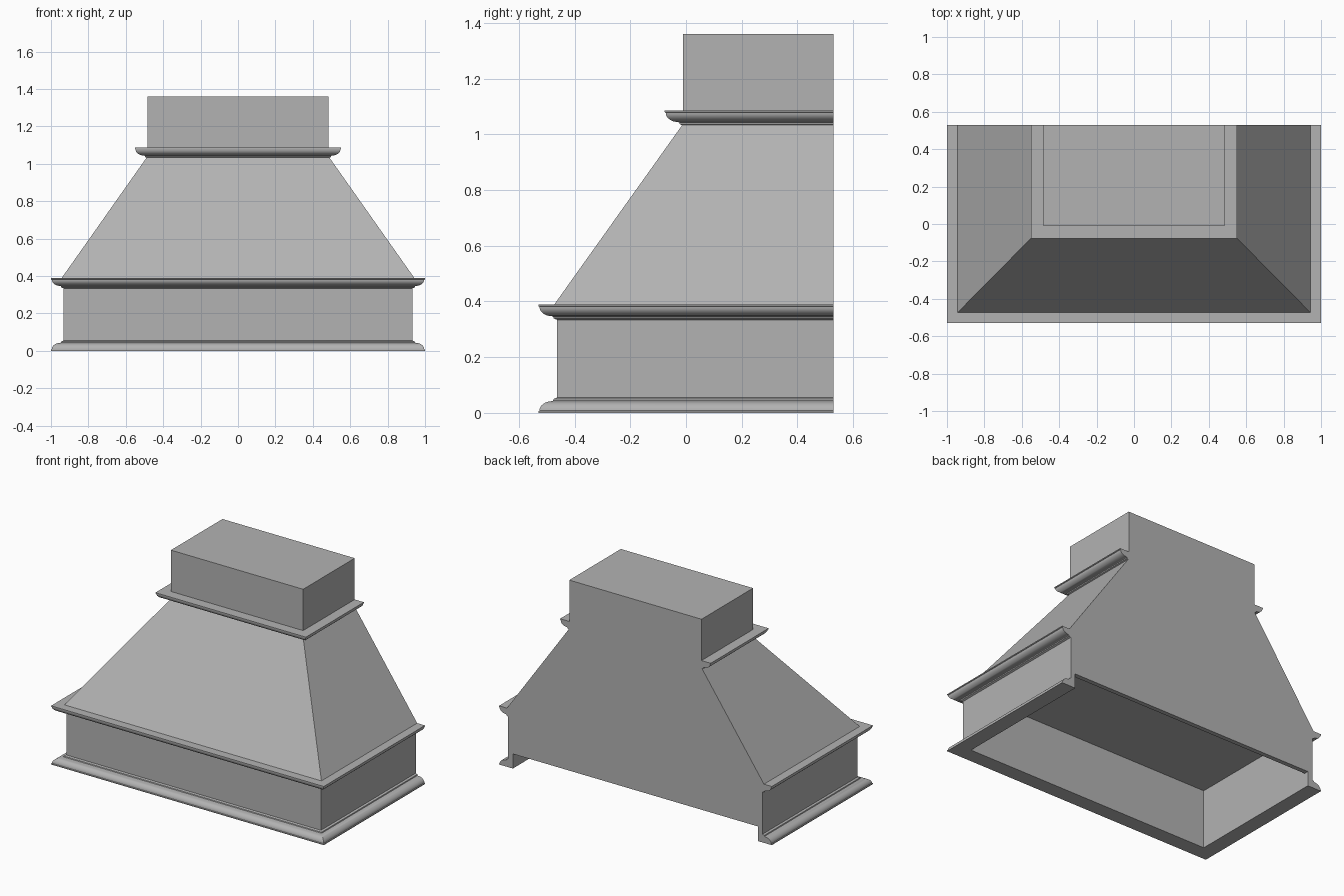
import bpy, bmesh, math

if "Cube" in bpy.data.objects:
    bpy.data.objects.remove(bpy.data.objects["Cube"])

BACK = 0.53                      # the hood sits flat against the wall here

grey = bpy.data.materials.new("plain_grey")
grey.diffuse_color = (0.45, 0.45, 0.45, 1)
grey.use_nodes = True
grey.node_tree.nodes["Principled BSDF"].inputs["Base Color"].default_value = grey.diffuse_color


def finish(name, bm):
    """Turn a bmesh into a named grey object."""
    bmesh.ops.recalc_face_normals(bm, faces=bm.faces)
    mesh = bpy.data.meshes.new(name)
    bm.to_mesh(mesh)
    bm.free()
    mesh.materials.append(grey)
    ob = bpy.data.objects.new(name, mesh)
    bpy.context.collection.objects.link(ob)
    return ob


def taper(name, low, high):
    """Solid between two wall-backed rectangles: (half width, front y, z)."""
    bm = bmesh.new()
    rings = []
    for hw, front, z in (low, high):
        rings.append([bm.verts.new(p) for p in (
            (hw, BACK, z), (hw, front, z), (-hw, front, z), (-hw, BACK, z))])
    a, b = rings
    bm.faces.new(a)
    bm.faces.new(b)
    for i in range(4):
        j = (i + 1) % 4
        bm.faces.new((a[i], a[j], b[j], b[i]))
    return finish(name, bm)


def wrap(name, hw, front, section):
    """Sweep a closed (outward, z) section round three sides with mitred corners."""
    bm = bmesh.new()
    rows = []
    for o, z in section:
        x, y = hw + o, front - o
        rows.append([bm.verts.new(p) for p in (
            (x, BACK, z), (x, y, z), (-x, y, z), (-x, BACK, z))])
    n = len(rows)
    for i in range(n):
        a, b = rows[i], rows[(i + 1) % n]
        for k in range(3):
            bm.faces.new((a[k], a[k + 1], b[k + 1], b[k]))
    for k in (0, 3):
        bm.faces.new([r[k] for r in rows])
    return finish(name, bm)


def ovolo(z, direction, inner):
    """Lip, rounded bulge and small fillet, running from the wide edge inwards."""
    pts = [(inner, 0), (0.067, 0), (0.067, 0.006)]
    for i in range(9):
        t = math.radians(90 * i / 8)
        pts.append((0.018 + 0.045 * math.cos(t), 0.008 + 0.034 * math.sin(t)))
    pts += [(0.014, 0.044), (0.012, 0.050), (0.0, 0.055), (inner, 0.055)]
    if inner == 0:
        pts.pop()
    return [(o, z + direction * h) for o, h in pts]


HW, FRONT = 0.933, -0.463        # outer faces of the lower band
WALL = 0.034

# lower band: hollow three-sided skirt with mouldings at bottom and top
mouldings = [
    wrap("base_moulding", HW, FRONT, ovolo(0, 1, -WALL)),
    wrap("lower_crown", HW, FRONT, ovolo(0.389, -1, 0)),
    wrap("upper_crown", 0.485, -0.01, ovolo(1.086, -1, 0)),
]
wrap("band_walls", HW, FRONT,
     [(-WALL, 0.055), (0, 0.055), (0, 0.389), (-WALL, 0.389)])

# back panel stops short of the floor of the hood
bm = bmesh.new()
bmesh.ops.create_cube(bm, size=1)
for v in bm.verts:
    v.co.x *= 2 * (HW - WALL)
    v.co.y = BACK if v.co.y > 0 else BACK - 0.03
    v.co.z = 0.389 if v.co.z > 0 else 0.097
finish("back_panel", bm)

# sloping canopy and chimney box
taper("canopy", (0.943, -0.473, 0.389), (0.488, -0.013, 1.034))
taper("chimney", (0.485, -0.01, 1.034), (0.485, -0.01, 1.36))

# smooth only the rounded part of the mouldings
bpy.ops.object.select_all(action='DESELECT')
for ob in mouldings:
    ob.select_set(True)
bpy.context.view_layer.objects.active = mouldings[0]
bpy.ops.object.shade_smooth_by_angle(angle=math.radians(30))
